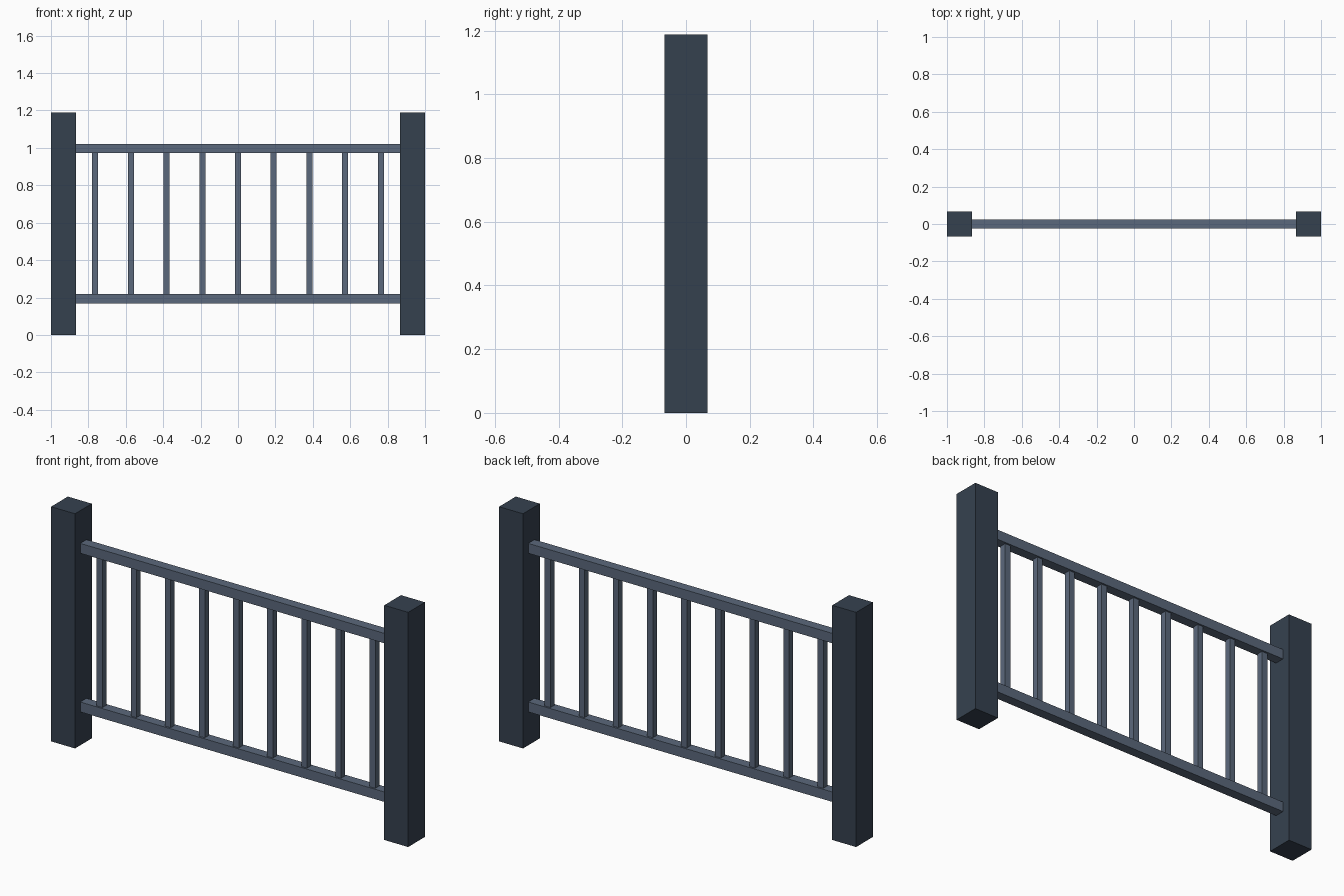
import bpy

if "Cube" in bpy.data.objects:
    bpy.data.objects.remove(bpy.data.objects["Cube"])


def material(name, rgb):
    m = bpy.data.materials.new(name)
    m.diffuse_color = (*rgb, 1)
    m.use_nodes = True
    m.node_tree.nodes["Principled BSDF"].inputs["Base Color"].default_value = m.diffuse_color
    return m


def box(name, lo, hi, mat):
    """Axis-aligned box between two corners."""
    centre = [(a + b) / 2 for a, b in zip(lo, hi)]
    bpy.ops.mesh.primitive_cube_add(size=1, location=centre)
    ob = bpy.context.object
    ob.name = name
    ob.scale = [b - a for a, b in zip(lo, hi)]
    bpy.ops.object.transform_apply(location=False, rotation=False, scale=True)
    ob.data.materials.append(mat)
    return ob


dark = material("post_paint", (0.036, 0.053, 0.078))
light = material("rail_paint", (0.105, 0.14, 0.20))

POST = 0.134          # square post width
INNER = 1 - POST      # inner face of the posts
RAIL = 0.025          # half depth of the rails
BAR = 0.016           # half width of the balusters

# End posts
for side, x in (("left", -1), ("right", INNER)):
    box(f"{side}_post", (x, -POST / 2, 0), (x + POST, POST / 2, 1.188), dark)

# Horizontal rails butting against the posts
for name, z0, z1 in (("bottom_rail", 0.169, 0.219), ("top_rail", 0.972, 1.022)):
    box(name, (-INNER, -RAIL, z0), (INNER, RAIL, z1), light)

# Nine balusters between the rails
for i in range(9):
    x = (i - 4) * 0.191
    box(f"baluster_{i + 1}", (x - BAR, -BAR, 0.219), (x + BAR, BAR, 0.972), light)
